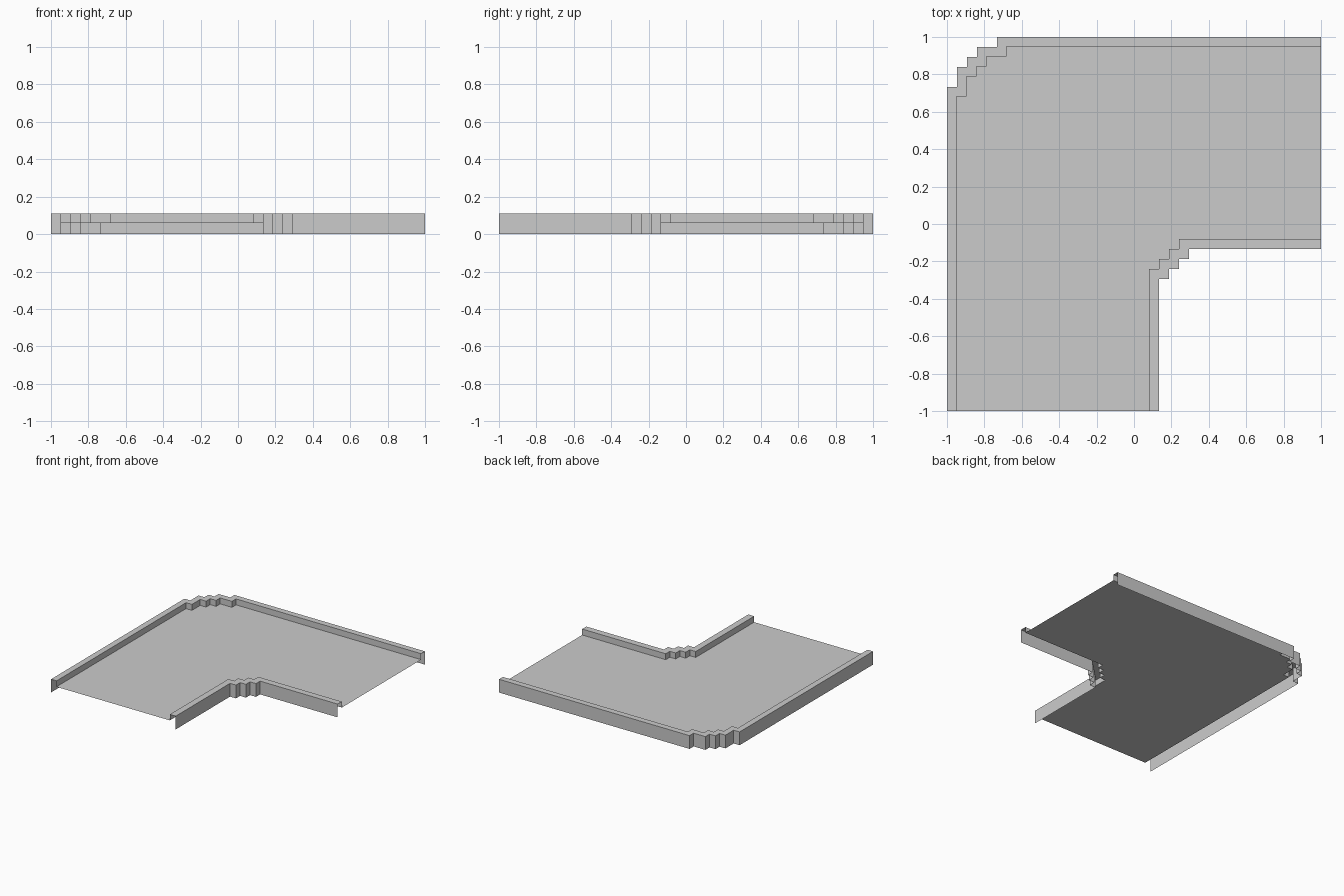
import bpy, bmesh

if "Cube" in bpy.data.objects:
    bpy.data.objects.remove(bpy.data.objects["Cube"])

U = 0.0535        # stair-step unit
FLOOR_Z = 0.06
TOP_Z = 0.109


def mirrored(half):
    """Complete a path by mirroring it over the diagonal y = -x (last point is on it)."""
    return half + [(-y, -x) for x, y in reversed(half[:-1])]


def offset(path, d):
    """Shift a path diagonally, keeping both ends on the tile border."""
    p = [(x + d, y - d) for x, y in path]
    p[0] = (p[0][0], -1)
    p[-1] = (1, p[-1][1])
    return p


def make_object(name, build):
    bm = bmesh.new()
    build(bm)
    mesh = bpy.data.meshes.new(name)
    bm.to_mesh(mesh)
    bm.free()
    obj = bpy.data.objects.new(name, mesh)
    bpy.context.collection.objects.link(obj)


def curb(name, outer, inner, flip):
    """Open-ended shell: tall outer wall, top strip, short inner wall."""
    def build(bm):
        rails = [[bm.verts.new((x, y, z)) for x, y in path] for path, z in
                 ((outer, 0), (outer, TOP_Z), (inner, TOP_Z), (inner, FLOOR_Z))]
        for a, b in zip(rails, rails[1:]):
            for i in range(len(a) - 1):
                f = bm.faces.new((a[i], b[i], b[i + 1], a[i + 1]))
                if flip:
                    f.normal_flip()
    make_object(name, build)


# Stepped paths: outside of the bend, inside of the bend
far_outer = mirrored([(-1, -1), (-1, 1 - 5 * U), (-1 + U, 1 - 5 * U), (-1 + U, 1 - 3 * U),
                      (-1 + 2 * U, 1 - 3 * U), (-1 + 2 * U, 1 - 2 * U)])
far_inner = offset(far_outer, 0.05)
near_inner = mirrored([(1.5 * U, -1), (1.5 * U, -4.5 * U), (2.5 * U, -4.5 * U),
                       (2.5 * U, -3.5 * U), (3.5 * U, -3.5 * U)])
near_outer = offset(near_inner, U)

# Curbs
curb("outer_curb", far_outer, far_inner, False)
curb("inner_curb", near_outer, near_inner, True)


# Floor sheet between the curbs
def floor(bm):
    loop = near_inner + far_inner[::-1]
    f = bm.faces.new([bm.verts.new((x, y, FLOOR_Z)) for x, y in loop])
    f.normal_update()
    if f.normal.z < 0:
        f.normal_flip()
    bmesh.ops.triangulate(bm, faces=[f])
    bmesh.ops.join_triangles(bm, faces=bm.faces[:], angle_face_threshold=3.2,
                             angle_shape_threshold=3.2)


make_object("floor", floor)
